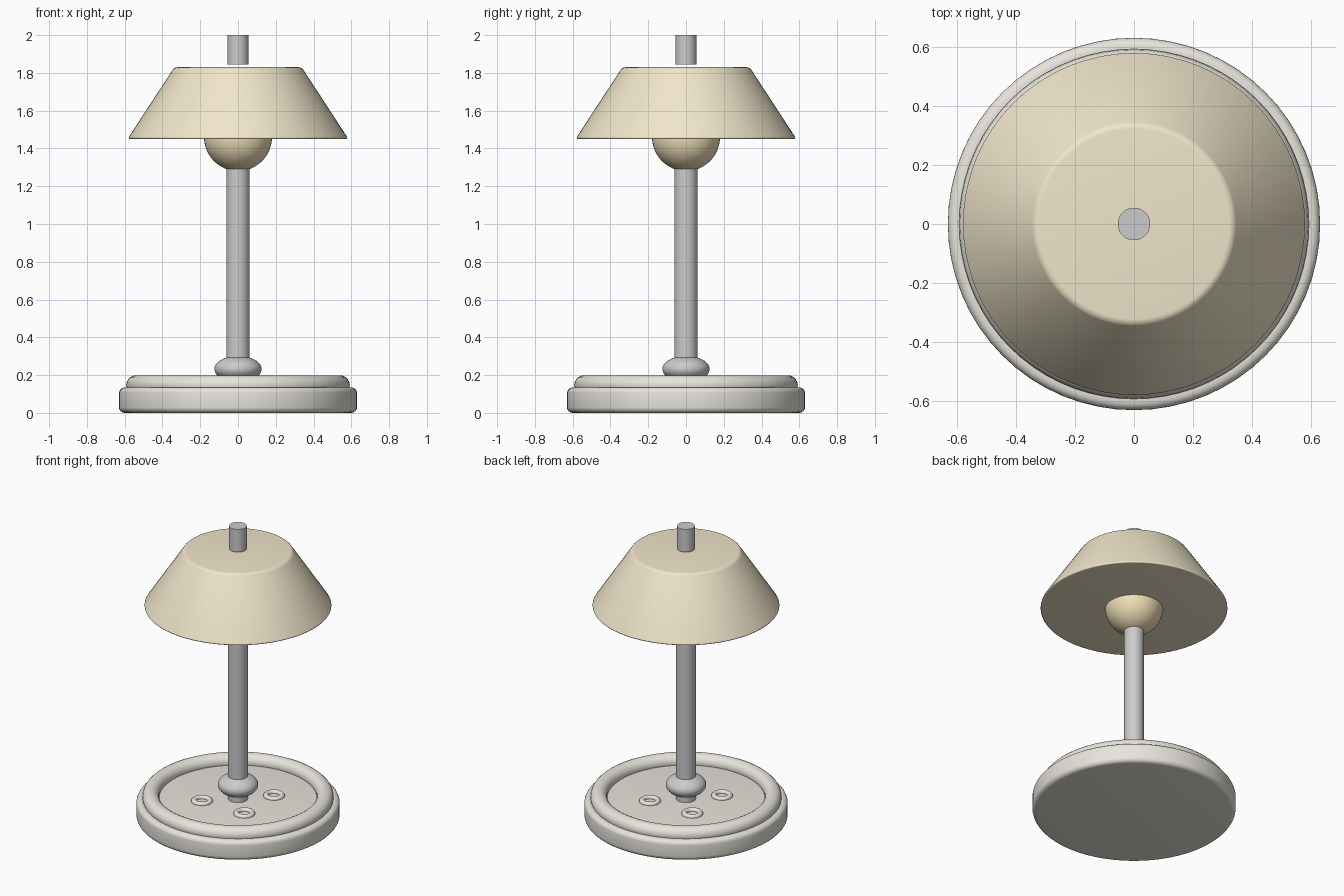
import bpy
from math import radians

if "Cube" in bpy.data.objects:
    bpy.data.objects.remove(bpy.data.objects["Cube"])


def material(name, rgb):
    m = bpy.data.materials.new(name)
    m.diffuse_color = (*rgb, 1)
    m.use_nodes = True
    m.node_tree.nodes["Principled BSDF"].inputs["Base Color"].default_value = m.diffuse_color
    return m


ivory = material("ivory", (0.80, 0.78, 0.71))
cream = material("cream", (0.87, 0.79, 0.59))
amber = material("amber", (0.87, 0.74, 0.47))


def finish(name, mat=None, bevel=0.0, segments=5):
    ob = bpy.context.object
    ob.name = name
    if mat:
        ob.data.materials.append(mat)
    if bevel:
        b = ob.modifiers.new("bevel", "BEVEL")
        b.width = bevel
        b.segments = segments
        b.limit_method = "ANGLE"
        b.angle_limit = radians(30)
        bpy.ops.object.modifier_apply(modifier=b.name)
    bpy.ops.object.shade_smooth_by_angle(angle=radians(35))
    return ob


def frustum(name, r1, r2, z0, z1, mat=None, bevel=0.0):
    bpy.ops.mesh.primitive_cone_add(vertices=64, radius1=r1, radius2=r2,
                                    depth=z1 - z0, location=(0, 0, (z0 + z1) / 2))
    return finish(name, mat, bevel)


def ring(name, x, y, z, major, minor, mat, seg=32):
    bpy.ops.mesh.primitive_torus_add(location=(x, y, z), major_radius=major,
                                     minor_radius=minor, major_segments=seg, minor_segments=20)
    return finish(name, mat)


def ball(name, z, r, height, mat=None):
    bpy.ops.mesh.primitive_uv_sphere_add(segments=48, ring_count=24, radius=1, location=(0, 0, z))
    bpy.context.object.scale = (r, r, height)
    bpy.ops.object.transform_apply(location=False, rotation=False, scale=True)
    return finish(name, mat)


# Base plate with raised rim
frustum("base", 0.63, 0.63, 0.0, 0.135, ivory, 0.03)
ring("base_rim", 0, 0, 0.147, 0.54, 0.052, ivory, 72)

# Four small rings on the base
for i, (x, y) in enumerate([(1, 1), (-1, 1), (-1, -1), (1, -1)]):
    ring(f"base_ring_{i + 1}", x * 0.16, y * 0.16, 0.137, 0.05, 0.017, ivory)

# Stem and collar
frustum("stem", 0.061, 0.061, 0.12, 1.35)
ball("stem_collar", 0.232, 0.125, 0.07)

# Bulb, closed shade and the finial above it
ball("bulb", 1.46, 0.18, 0.18, amber)
frustum("shade", 0.585, 0.337, 1.45, 1.83, cream, 0.015)
frustum("finial", 0.055, 0.055, 1.845, 2.0)
